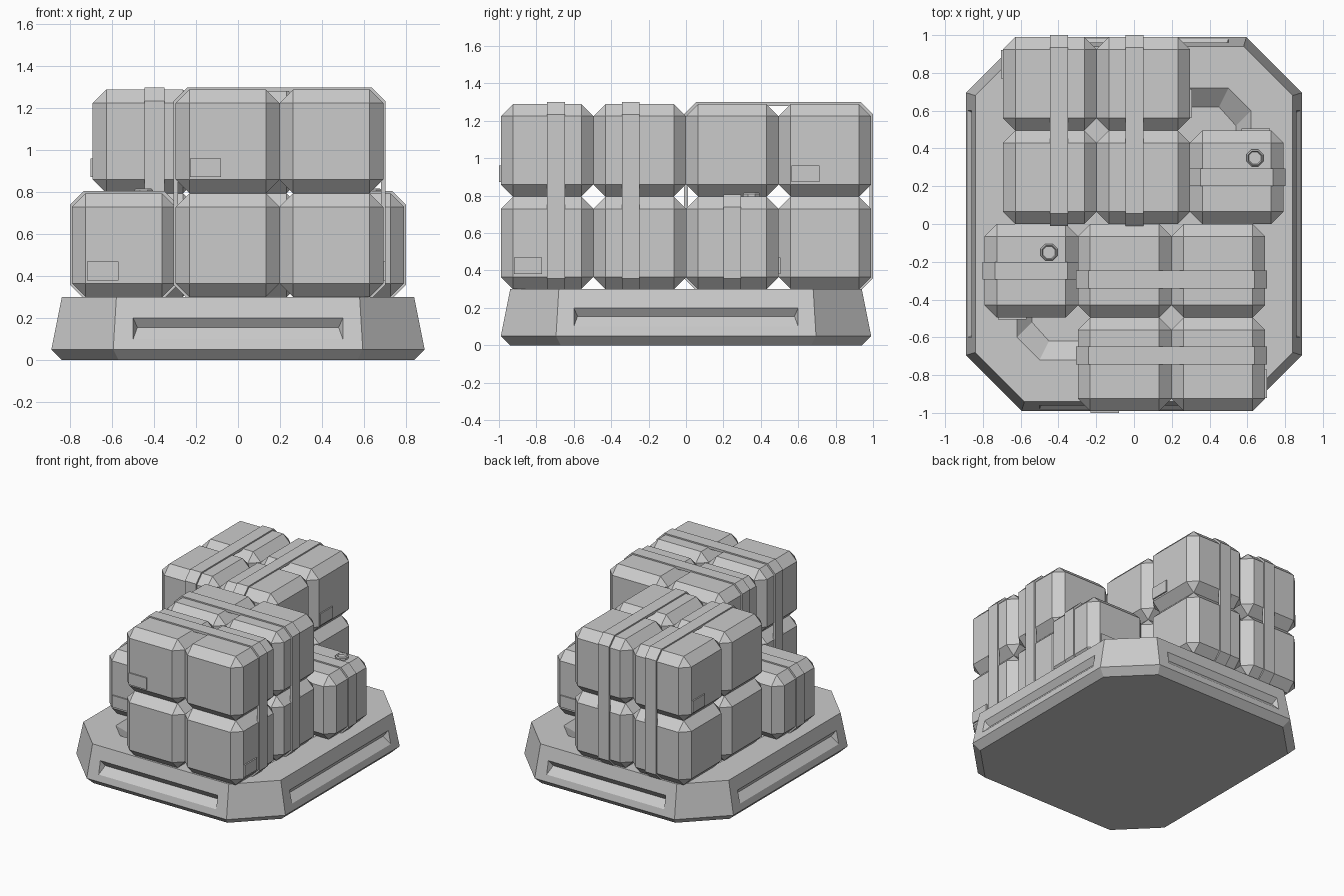
import bpy, bmesh
from math import pi
from mathutils import Vector, Matrix

if "Cube" in bpy.data.objects:
    bpy.data.objects.remove(bpy.data.objects["Cube"])

S = 0.495          # crate edge length
Z0 = 0.30          # deck height
C = 0.065          # crate chamfer


def finish(bm, name):
    bmesh.ops.remove_doubles(bm, verts=bm.verts, dist=1e-5)
    bmesh.ops.recalc_face_normals(bm, faces=bm.faces)
    me = bpy.data.meshes.new(name)
    bm.to_mesh(me)
    bm.free()
    ob = bpy.data.objects.new(name, me)
    bpy.context.collection.objects.link(ob)
    return ob


def box(name, center, size, chamfer=0):
    bm = bmesh.new()
    bmesh.ops.create_cube(bm, size=1, matrix=Matrix.Translation(center) @ Matrix.Diagonal((*size, 1)))
    if chamfer:
        bmesh.ops.bevel(bm, geom=bm.edges[:], offset=chamfer, segments=1, affect='EDGES')
    return finish(bm, name)


def octagon(hx, hy, cx, cy, z):
    # hx, hy: half extents; cx, cy: half lengths of the straight sides
    return [Vector(p) for p in ((cx, -hy, z), (hx, -cy, z), (hx, cy, z), (cx, hy, z),
                                (-cx, hy, z), (-hx, cy, z), (-hx, -cy, z), (-cx, -hy, z))]


# Pallet: stacked octagon loops with a sunken deck and a grip groove on each long side
def pallet():
    bm = bmesh.new()

    def face(*pts):
        bm.faces.new([bm.verts.new(p) for p in pts])

    loops = [octagon(.84, .94, .57, .67, 0), octagon(.89, .99, .595, .695, .05),
             octagon(.84, .94, .58, .68, .30), octagon(.62, .72, .50, .60, .30),
             octagon(.54, .62, .45, .52, .22)]
    face(*loops[0])
    face(*loops[-1])
    for n, (lo, hi) in enumerate(zip(loops, loops[1:])):
        for i in range(8):
            j = (i + 1) % 8
            quad = [lo[i], lo[j], hi[j], hi[i]]
            if n != 1 or i % 2 == 0:
                face(*quad)
                continue
            # grooved side: i is odd on the four long sides
            along = (lo[j] - lo[i]).normalized()
            out = Vector((along.y, -along.x, 0))
            dist = lo[i].dot(out)
            half = (lo[j] - lo[i]).length / 2 - .095

            def p(u, z, depth=0):
                return along * u + out * (dist - .05 * (z - .05) / .25 - depth) + Vector((0, 0, z))
            slot = [p(-half, .1), p(half, .1), p(half, .2), p(-half, .2)]
            for k in range(4):
                m = (k + 1) % 4
                face(quad[k], quad[m], slot[m], slot[k])
            a, b = p(-half + .02, .155, .04), p(half - .02, .155, .04)
            face(slot[0], slot[1], b, a)
            face(slot[2], slot[3], a, b)
            face(slot[1], slot[2], b)
            face(slot[3], slot[0], a)
    finish(bm, "pallet")


def strap(name, cx, cy, width, length, height, turn=0, t=.01):
    """Chamfered hoop round a stack, running along x (or y if turned)."""
    bm = bmesh.new()

    def ring(grow, y):
        h, zb, zt, c = length / 2 + grow, Z0 - .005 - grow * .2, Z0 + height + grow, C
        pts = [(-h + c, zb), (h - c, zb), (h, zb + c), (h, zt - c),
               (h - c, zt), (-h + c, zt), (-h, zt - c), (-h, zb + c)]
        return [bm.verts.new((u, y, z)) for u, z in pts]
    w = width / 2
    rings = [ring(t, -w), ring(t, w), ring(-t, w), ring(-t, -w)]
    for r, q in zip(rings, rings[1:] + rings[:1]):
        for i in range(8):
            j = (i + 1) % 8
            bm.faces.new((r[i], r[j], q[j], q[i]))
    bm.transform(Matrix.Translation((cx, cy, 0)) @ Matrix.Rotation(turn, 4, 'Z'))
    finish(bm, name)


def cap(name, x, y):
    # Eight-sided cap with a raised rim and sunken centre
    bm = bmesh.new()
    rings = []
    for r, z in ((.048, .785), (.048, .81), (.04, .818), (.034, .806)):
        m = Matrix.Translation((x, y, z)) @ Matrix.Rotation(pi / 8, 4, 'Z')
        rings.append(bmesh.ops.create_circle(bm, segments=8, radius=r, matrix=m)["verts"])
    for a, b in zip(rings, rings[1:]):
        for i in range(8):
            j = (i + 1) % 8
            bm.faces.new((a[i], a[j], b[j], b[i]))
    bm.faces.new(rings[-1])
    finish(bm, name)


pallet()

# Two four-by-two towers and two loose crates, arranged with half-turn symmetry
for side, s in (("front", 1), ("back", -1)):
    tx, ty = s * .198, s * -S
    for i in (-1, 1):
        for j in (-1, 1):
            for k in (0, 1):
                box(f"{side}_tower_crate", (tx + i * S / 2, ty + j * S / 2, Z0 + S * (k + .5)),
                    (S, S, S), C)
        # tower straps run along x in front, along y at the back
        if s > 0:
            strap("front_tower_strap", tx, ty + i * .2, .095, 2 * S, 2 * S)
        else:
            strap("back_tower_strap", tx + i * .2, ty, .095, 2 * S, 2 * S, pi / 2)
    lx, ly = s * -.544, s * -S / 2
    box(f"{side}_loose_crate", (lx, ly, Z0 + S / 2), (S, S, S), C)
    strap(f"{side}_loose_strap", lx, ly, .095, S, S)
    cap(f"{side}_cap", s * -.45 if s > 0 else .64, s * -.15 if s > 0 else .35)
    # label plates
    box(f"{side}_loose_label", (s * -.645, s * -S, .425), (.15, .02, .09))

box("front_upper_label", (-.155, -2 * S, .917), (.15, .02, .09))
box("front_lower_label", (.693, -.845, .425), (.02, .15, .09))
box("back_upper_label", (.297, .64, .917), (.02, .15, .09))
box("back_outer_label", (-.693, .845, .917), (.02, .15, .09))
